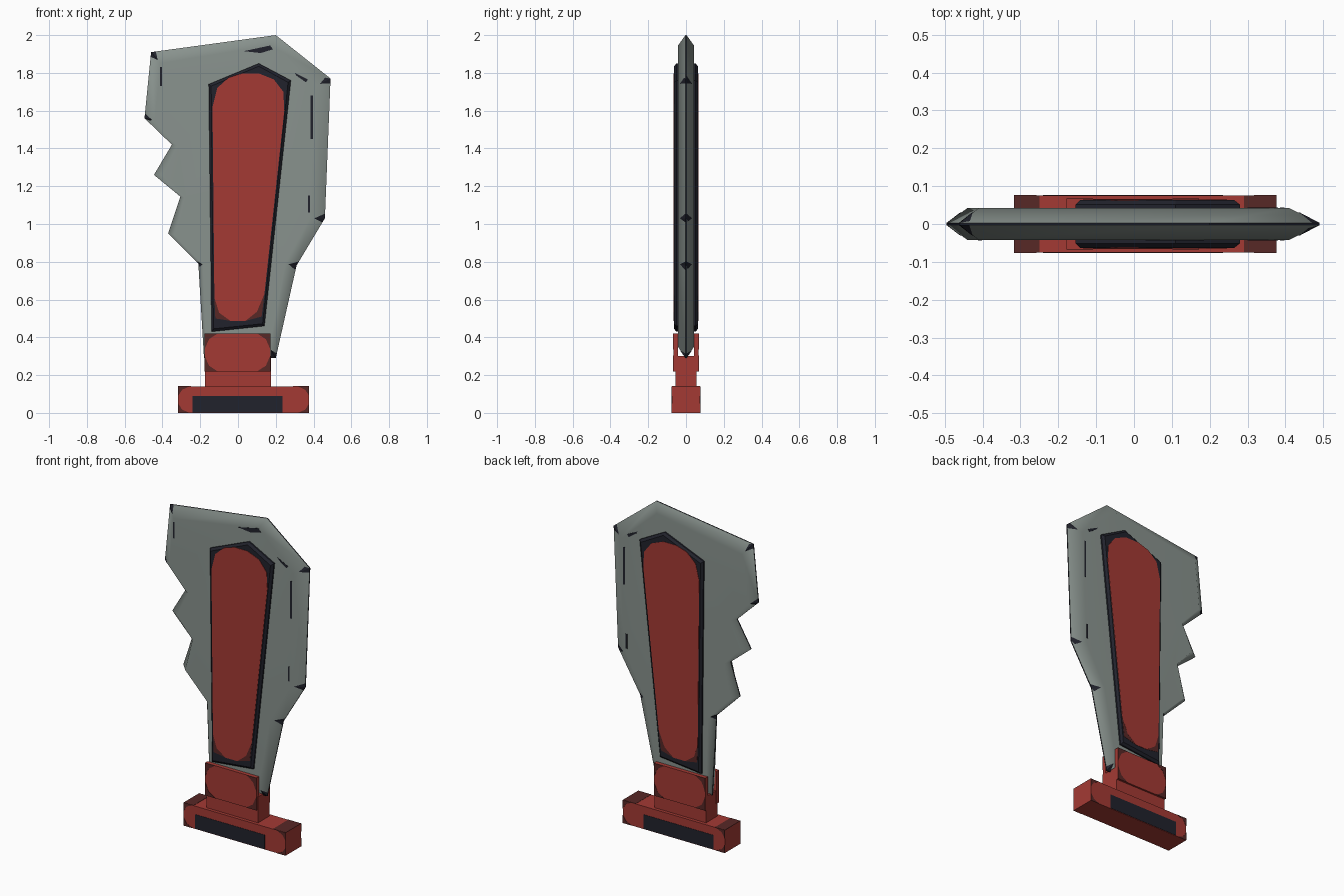
import bpy
import bmesh
from mathutils import Vector

cube = bpy.data.objects.get("Cube")
if cube:
    bpy.data.objects.remove(cube, do_unlink=True)


def material(name, rgb):
    mat = bpy.data.materials.new(name)
    mat.use_nodes = True
    mat.diffuse_color = (*rgb, 1)
    mat.node_tree.nodes["Principled BSDF"].inputs["Base Color"].default_value = (*rgb, 1)
    return mat


STEEL = material("grey steel", (0.25, 0.29, 0.27))
RED = material("red paint", (0.37, 0.042, 0.034))
WORN = material("dark worn red", (0.095, 0.021, 0.019))
DARK = material("dark navy", (0.015, 0.016, 0.025))


def add_object(name, mat, bm):
    bmesh.ops.recalc_face_normals(bm, faces=bm.faces)
    mesh = bpy.data.meshes.new(name)
    bm.to_mesh(mesh)
    bm.free()
    mesh.materials.append(mat)
    obj = bpy.data.objects.new(name, mesh)
    bpy.context.collection.objects.link(obj)
    return obj


def loft(name, mat, rings):
    """Join matching (outline, y) rings into a closed solid."""
    bm = bmesh.new()
    loops = [[bm.verts.new((x, y, z)) for x, z in pts] for pts, y in rings]
    n = len(loops[0])
    for a, b in zip(loops, loops[1:]):
        for i in range(n):
            j = (i + 1) % n
            bm.faces.new((a[i], a[j], b[j], b[i]))
    bm.faces.new(loops[0])
    bm.faces.new(loops[-1])
    return add_object(name, mat, bm)


def rect(x0, x1, z0, z1):
    return [(x0, z0), (x1, z0), (x1, z1), (x0, z1)]


def slab(name, mat, pts, y0, y1):
    return loft(name, mat, [(pts, y0), (pts, y1)])


def worn_corners(name, x0, x1, z0, z1, y, cx, cz):
    """Thin plates on the four corners of a front or back face."""
    for x, dx in ((x0, cx), (x1, -cx)):
        for z, dz in ((z0, cz), (z1, -cz)):
            pts = [(x, z), (x + dx, z), (x + dx * 0.35, z + dz * 0.35), (x, z + dz)]
            slab(name, WORN, pts, y * 0.98, y + (0.0015 if y > 0 else -0.0015))


# Blade: dark cutting edge, flat faces bounded by the inner outline
edge = [(-0.46, 1.91), (0.20, 2.0), (0.49, 1.77), (0.46, 1.03), (0.31, 0.78),
        (0.20, 0.29), (-0.18, 0.29), (-0.21, 0.79), (-0.37, 0.95),
        (-0.285, 1.145), (-0.445, 1.26), (-0.32, 1.42), (-0.495, 1.56)]
flat = [(-0.41, 1.85), (0.17, 1.945), (0.41, 1.73), (0.38, 1.03), (0.25, 0.79),
        (0.165, 0.35), (-0.165, 0.35), (-0.18, 0.785), (-0.33, 0.94),
        (-0.26, 1.14), (-0.39, 1.26), (-0.29, 1.415), (-0.44, 1.55)]
# Notch corners
edge[9], flat[9] = (-0.305, 1.145), (-0.28, 1.14)
edge[11], flat[11] = (-0.35, 1.42), (-0.315, 1.415)
FACE = 0.042
blade = loft("blade", STEEL, [(flat, -FACE), (edge, -0.003), (edge, 0.003), (flat, FACE)])
mesh = blade.data
mesh.materials.append(DARK)


def on_rim(indices):
    return all(abs(mesh.vertices[i].co.y) < 0.01 for i in indices)


for poly in mesh.polygons:
    poly.use_smooth = True
    poly.material_index = int(on_rim(poly.vertices))
for line in mesh.edges:
    line.use_edge_sharp = on_rim(line.vertices)
weighted = blade.modifiers.new("soft bevels", "WEIGHTED_NORMAL")
weighted.keep_sharp = True


def bevel_chip(i, side, length):
    """Small dark flake on the bevel, running both ways from corner i."""
    tip = Vector((edge[i][0], 0, edge[i][1]))
    inner = Vector((flat[i][0], side * FACE, flat[i][1]))
    lift = Vector((0, side * 0.003, 0))
    bm = bmesh.new()
    for j in (i - 1, (i + 1) % len(edge)):
        along = Vector((edge[j][0], 0, edge[j][1])) - tip
        pts = [tip, tip + along.normalized() * length, tip.lerp(inner, 0.7)]
        bm.faces.new([bm.verts.new(p + lift) for p in pts])
    add_object("edge_chip", DARK, bm)


# Raised dark panel with chamfered rim
rim = [(-0.155, 1.74), (0.11, 1.85), (0.28, 1.76), (0.14, 0.46), (-0.14, 0.43)]
top = [(-0.142, 1.73), (0.11, 1.835), (0.265, 1.75), (0.13, 0.472), (-0.13, 0.445)]
loft("panel_frame", DARK, [(top, -0.063), (rim, -0.051), (rim, 0.051), (top, 0.063)])
inlay = [(-0.135, 1.62), (-0.11, 1.72), (-0.05, 1.775), (0.02, 1.797), (0.11, 1.797),
         (0.19, 1.765), (0.24, 1.70), (0.245, 1.6), (0.14, 0.63), (0.10, 0.535),
         (0.04, 0.487), (-0.04, 0.487), (-0.10, 0.53), (-0.125, 0.61)]
# Worn paint in the lower corners of the inlay
inlay_wear = [[(-0.125, 0.61), (-0.12, 0.50), (-0.04, 0.487), (-0.10, 0.53)],
              [(0.14, 0.63), (0.10, 0.535), (0.04, 0.487), (0.125, 0.51)]]

# Paint chips lying on the flat of the blade
chips = [[(0.30, 1.80), (0.37, 1.765), (0.36, 1.75), (0.31, 1.785)],
         rect(0.385, 0.397, 1.45, 1.68), rect(0.37, 0.38, 1.06, 1.15)]
front_chips = [[(0.03, 1.915), (0.10, 1.93), (0.17, 1.945), (0.185, 1.925), (0.12, 1.905)],
               rect(-0.412, -0.402, 1.73, 1.83)]

# Grip: central block, two cheeks and the wide pommel
slab("grip_core", RED, rect(-0.175, 0.175, 0.14, 0.30), -0.055, 0.055)
slab("pommel", RED, rect(-0.317, 0.377, 0, 0.14), -0.075, 0.075)
for x0, x1 in ((-0.317, -0.25), (0.29, 0.377)):
    slab("pommel_top_wear", WORN, rect(x0, x1, 0.138, 0.1415), -0.075, 0.075)

for side, s in (("front", -1), ("back", 1)):
    slab(side + "_inlay", RED, inlay, s * 0.062, s * 0.065)
    for pts in inlay_wear:
        slab(side + "_inlay_wear", WORN, pts, s * 0.062, s * 0.0645)
    slab(side + "_cheek", RED, rect(-0.178, 0.172, 0.22, 0.42), s * FACE, s * 0.066)
    worn_corners(side + "_cheek_wear", -0.178, 0.172, 0.22, 0.42, s * 0.066, 0.07, 0.085)
    worn_corners(side + "_pommel_wear", -0.317, 0.377, 0, 0.14, s * 0.075, 0.06, 0.05)
    slab(side + "_pommel_plate", DARK, rect(-0.24, 0.235, 0.003, 0.09), s * 0.074, s * 0.0768)
    for pts in chips + (front_chips if s < 0 else []):
        slab(side + "_blade_chip", DARK, pts, s * 0.041, s * 0.0435)
    for corner in (0, 2, 3, 4, 5, 7, 12):
        bevel_chip(corner, s, 0.025)
